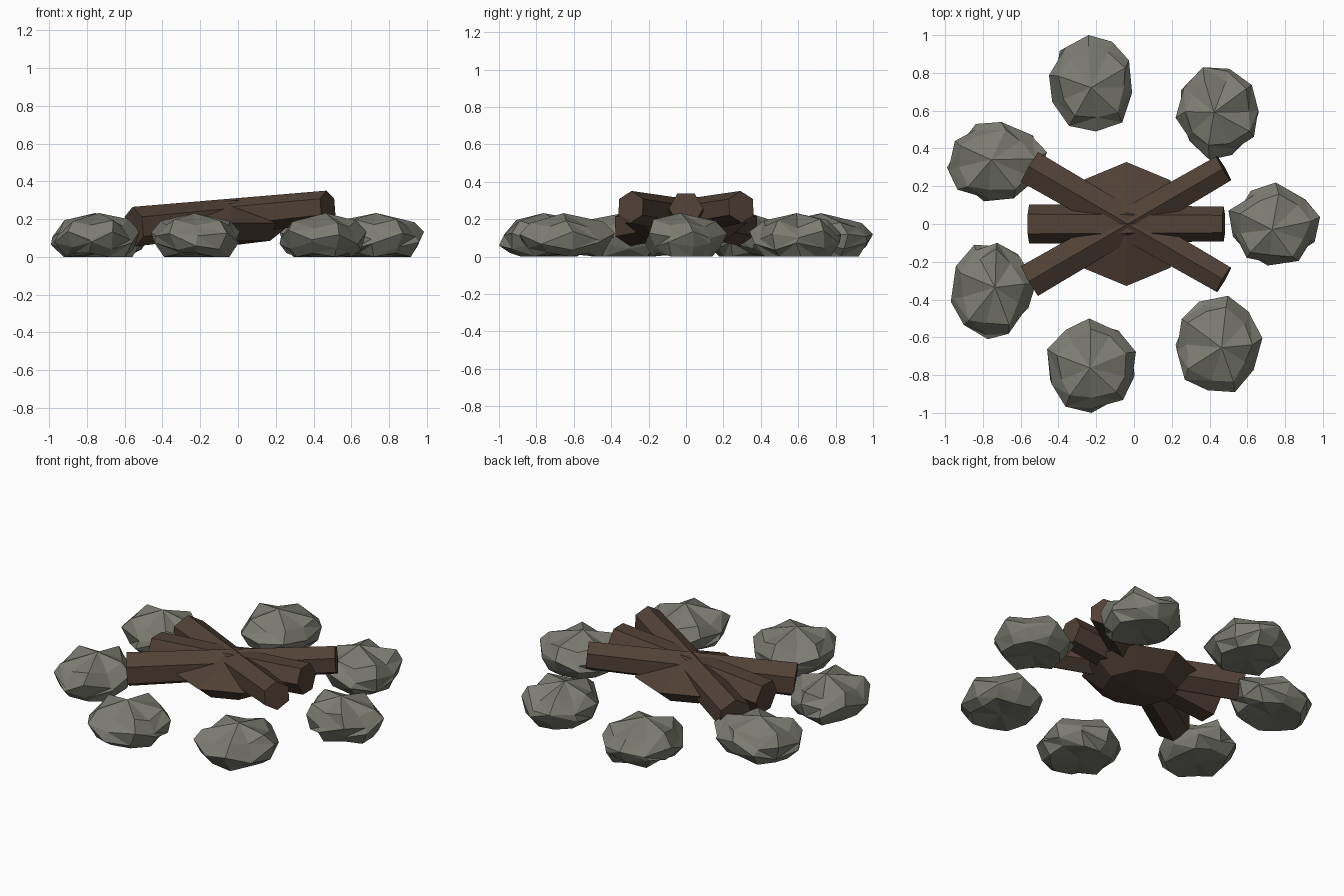
import bpy, math, random
from mathutils import Vector

if "Cube" in bpy.data.objects:
    bpy.data.objects.remove(bpy.data.objects["Cube"])

random.seed(11)


def material(name, rgb):
    m = bpy.data.materials.new(name)
    m.diffuse_color = (*rgb, 1)
    m.use_nodes = True
    m.node_tree.nodes["Principled BSDF"].inputs["Base Color"].default_value = m.diffuse_color
    return m


STONE = material("stone grey", (0.20, 0.20, 0.168))
BARK = material("bark brown", (0.083, 0.053, 0.036))


def make(name, verts, faces, mat):
    me = bpy.data.meshes.new(name)
    me.from_pydata(verts, [], faces)
    me.materials.append(mat)
    ob = bpy.data.objects.new(name, me)
    bpy.context.collection.objects.link(ob)
    return ob


def skin(rings, n):
    """Faces joining stacked n-sided rings, bottom to top."""
    return [(r * n + i, r * n + (i + 1) % n, (r + 1) * n + (i + 1) % n, (r + 1) * n + i)
            for r in range(rings - 1) for i in range(n)]


def caps(rings, n):
    """Fans closing the first and last ring; poles follow the rings (bottom, top)."""
    low, base = rings * n, (rings - 1) * n
    return [f for i in range(n) for f in (((i + 1) % n, i, low),
                                          (base + i, base + (i + 1) % n, low + 1))]


def rock(name, x0, x1, y0, y1):
    """Jagged stone with a rough base, fitted to its footprint."""
    n = 10
    profile = [(0.0, 0.72), (0.055, 0.92), (0.115, 0.97), (0.175, 0.76)]
    pts = []
    turn = random.uniform(0, 1)
    for k, (z, r) in enumerate(profile):
        for i in range(n):
            a = math.tau * i / n + turn + random.uniform(-0.08, 0.08)
            ridge = 1 if (i + k // 2) % 2 else -1
            rr = r * (1 + ridge * 0.05 + random.uniform(-0.06, 0.06))
            zz = z + ridge * 0.014 + random.uniform(-0.012, 0.012) if k else random.choice((0, 0, 0.02))
            pts.append(Vector((rr * math.cos(a), rr * math.sin(a), zz)))
    pts.append(Vector((0, 0, 0.015)))
    pts.append(Vector((random.uniform(-.1, .1), random.uniform(-.1, .1), 0.232)))
    for axis, lo, hi in ((0, x0, x1), (1, y0, y1)):
        a, b = min(p[axis] for p in pts), max(p[axis] for p in pts)
        for p in pts:
            p[axis] = lo + (p[axis] - a) / (b - a) * (hi - lo)
    faces = caps(len(profile), n)
    for a, b, c, d in skin(len(profile), n):
        faces += [(a, b, c), (a, c, d)] if random.random() < .5 else [(a, b, d), (b, c, d)]
    make(name, pts, faces, STONE)


def log(name, start, end, r0, r1, spin):
    """Tapered six-sided log between two points."""
    start, end = Vector(start), Vector(end)
    axis = (end - start).normalized()
    side = axis.cross(Vector((0, 0, 1))).normalized()
    up = side.cross(axis)
    pts = []
    for c, r in ((start, r0), (end, r1)):
        for i in range(6):
            a = math.tau * i / 6 + spin
            pts.append(c + (side * math.cos(a) + up * math.sin(a)) * r)
    faces = [tuple(reversed(f)) for f in skin(2, 6)] + [tuple(range(6)), tuple(range(11, 5, -1))]
    make(name, pts, faces, BARK)


# ring of stones: footprint x0, x1, y0, y1
for i, box in enumerate([(-0.45, -0.01, 0.49, 1.0), (0.22, 0.66, 0.34, 0.83),
                         (0.50, 0.985, -0.22, 0.22), (0.22, 0.68, -0.89, -0.38),
                         (-0.46, 0.01, -1.0, -0.50), (-0.97, -0.52, -0.61, -0.10),
                         (-0.99, -0.46, 0.12, 0.54)]):
    rock(f"stone_{i + 1}", *box)

# three crossed logs, rising toward +x
log("log_middle", (-0.555, 0, 0.165), (0.475, 0, 0.258), 0.104, 0.092, 0)
for tag, s in (("left", 1), ("right", -1)):
    log(f"log_{tag}", (-0.55, 0.30 * s, 0.16), (0.475, -0.295 * s, 0.265),
        0.105, 0.086, math.pi / 6)

# eight-sided wood heap under the logs: cone top, blunt underside
heap = [(-0.04 + r * math.cos(math.tau * i / 8), r * math.sin(math.tau * i / 8), z)
        for z, r in ((0.085, 0.21), (0.18, 0.328)) for i in range(8)]
heap += [(-0.04, 0, 0.06), (-0.04, 0, 0.305)]
make("wood_heap", heap, skin(2, 8) + caps(2, 8), BARK)
